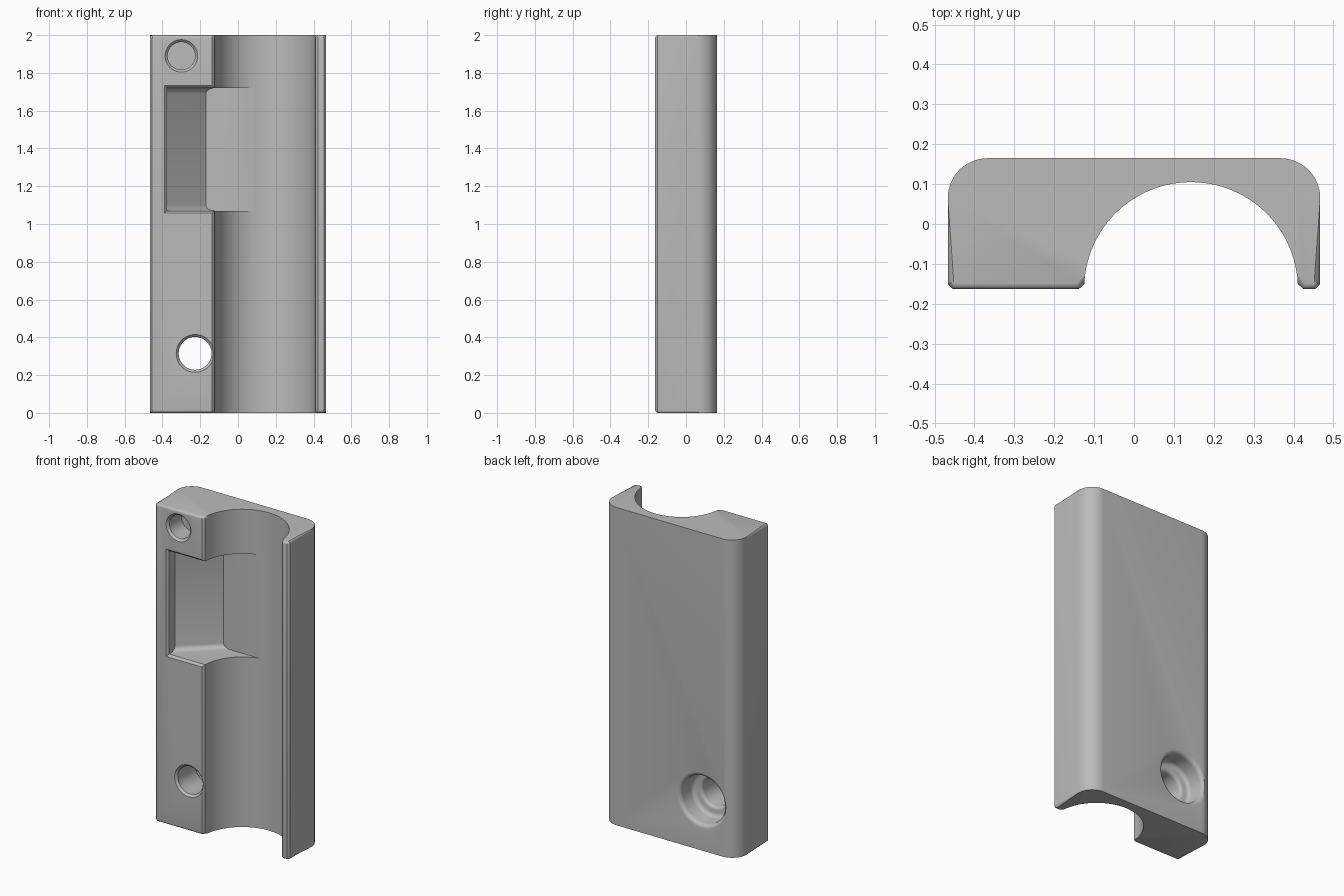
import bpy, bmesh, math

if "Cube" in bpy.data.objects:
    bpy.data.objects.remove(bpy.data.objects["Cube"], do_unlink=True)

grey = bpy.data.materials.new("plain grey")
grey.use_nodes = True
colour = (0.5, 0.5, 0.5, 1)
grey.diffuse_color = colour
grey.node_tree.nodes["Principled BSDF"].inputs["Base Color"].default_value = colour


def finish(name, bm):
    bmesh.ops.recalc_face_normals(bm, faces=bm.faces)
    mesh = bpy.data.meshes.new(name)
    bm.to_mesh(mesh)
    bm.free()
    mesh.materials.append(grey)
    obj = bpy.data.objects.new(name, mesh)
    bpy.context.collection.objects.link(obj)
    return obj


def arc(cx, cy, r, start, end, steps):
    angles = [math.radians(start + (end - start) * i / steps) for i in range(steps + 1)]
    return [(cx + r * math.cos(a), cy + r * math.sin(a)) for a in angles]


def loft(rings):
    """Closed solid through a list of rings of equal length."""
    bm = bmesh.new()
    rows = [[bm.verts.new(p) for p in ring] for ring in rings]
    n = len(rows[0])
    for low, high in zip(rows, rows[1:]):
        for i in range(n):
            j = (i + 1) % n
            bm.faces.new((low[i], low[j], high[j], high[i]))
    bm.faces.new(rows[0][::-1])
    bm.faces.new(rows[-1])
    return bm


def prism(profile, z0, z1):
    return loft([[(x, y, z) for x, y in profile] for z in (z0, z1)])


def hole(name, x, z, profile):
    """Round cutter turned about an axis along y; profile is (radius, y)."""
    return finish(name, loft([[(px, y, pz) for px, pz in arc(x, z, r, 0, 352.5, 47)]
                              for r, y in profile]))


# Body: rounded back corners, chamfered front edges, half-round channel
W, FRONT, BACK, C, R = 0.467, -0.163, 0.165, 0.013, 0.1
CX, CR = 0.143, 0.268
bevel_y = FRONT + C
lead = math.degrees(math.asin(C / CR))
outline = arc(W - R, BACK - R, R, 0, 90, 12) + arc(R - W, BACK - R, R, 90, 180, 12)
outline += [(-W, bevel_y), (C - W, FRONT), (CX - CR - C, FRONT)]
outline += arc(CX, FRONT, CR, 180 - lead, lead, 48)
outline += [(CX + CR + C, FRONT), (W - C, FRONT), (W, bevel_y)]
bm = prism(outline, 0, 2)
ends = [e for e in bm.edges if abs(e.verts[0].co.z - e.verts[1].co.z) < 0.01]
bmesh.ops.bevel(bm, geom=ends, offset=0.015, segments=4, profile=0.5, affect='EDGES')
body = finish("channel_block", bm)

# Side pocket: sloped wall, flat floor running into the channel
LOW, HIGH, LEFT = 1.07, 1.72, -0.375
bm = prism([(LEFT, -0.3), (LEFT, -0.09), (-0.17, 0.098), (0.1, 0.098), (0.1, -0.3)], LOW, HIGH)
slope = [e for e in bm.edges
         if abs(e.verts[0].co.z - e.verts[1].co.z) < 0.01
         and abs(sum(v.co.x for v in e.verts) - LEFT + 0.17) < 0.001]
bmesh.ops.bevel(bm, geom=slope, offset=0.03, segments=4, profile=0.5, affect='EDGES')
pocket = finish("pocket_cutter", bm)


def lip_ring(y, grow):
    x, a, b = LEFT - grow, LOW - grow, HIGH + grow
    return [(x, y, a), (0.1, y, a), (0.1, y, b), (x, y, b)]


lip = finish("pocket_lip_cutter", loft([lip_ring(-0.2, 0.05), lip_ring(-0.15, 0)]))

# Blind hole near the top, and a counterbored screw hole near the bottom
blind = hole("blind_hole_cutter", -0.3, 1.89,
             [(0.086, -0.2), (0.086, FRONT), (0.073, bevel_y), (0.073, -0.03)])
bore = [(0.1, -0.2), (0.1, FRONT), (0.087, bevel_y), (0.087, 0.02)]
bore += arc(0.107, 0.02, 0.02, 180, 90, 4)[1:]
bore += arc(0.125, 0.065, 0.025, -90, 0, 4)
bore += arc(0.175, 0.14, 0.025, 180, 90, 5)
bore += [(0.175, 0.2)]
screw = hole("screw_hole_cutter", -0.227, 0.315, bore)

bpy.context.view_layer.objects.active = body
body.select_set(True)
for cutter in (pocket, lip, blind, screw):
    cutter.hide_render = True
    mod = body.modifiers.new(cutter.name, 'BOOLEAN')
    mod.operation = 'DIFFERENCE'
    mod.solver = 'EXACT'
    mod.object = cutter
    bpy.ops.object.modifier_apply(modifier=mod.name)
    bpy.data.objects.remove(cutter, do_unlink=True)

bpy.ops.object.shade_smooth_by_angle(angle=math.radians(30))
